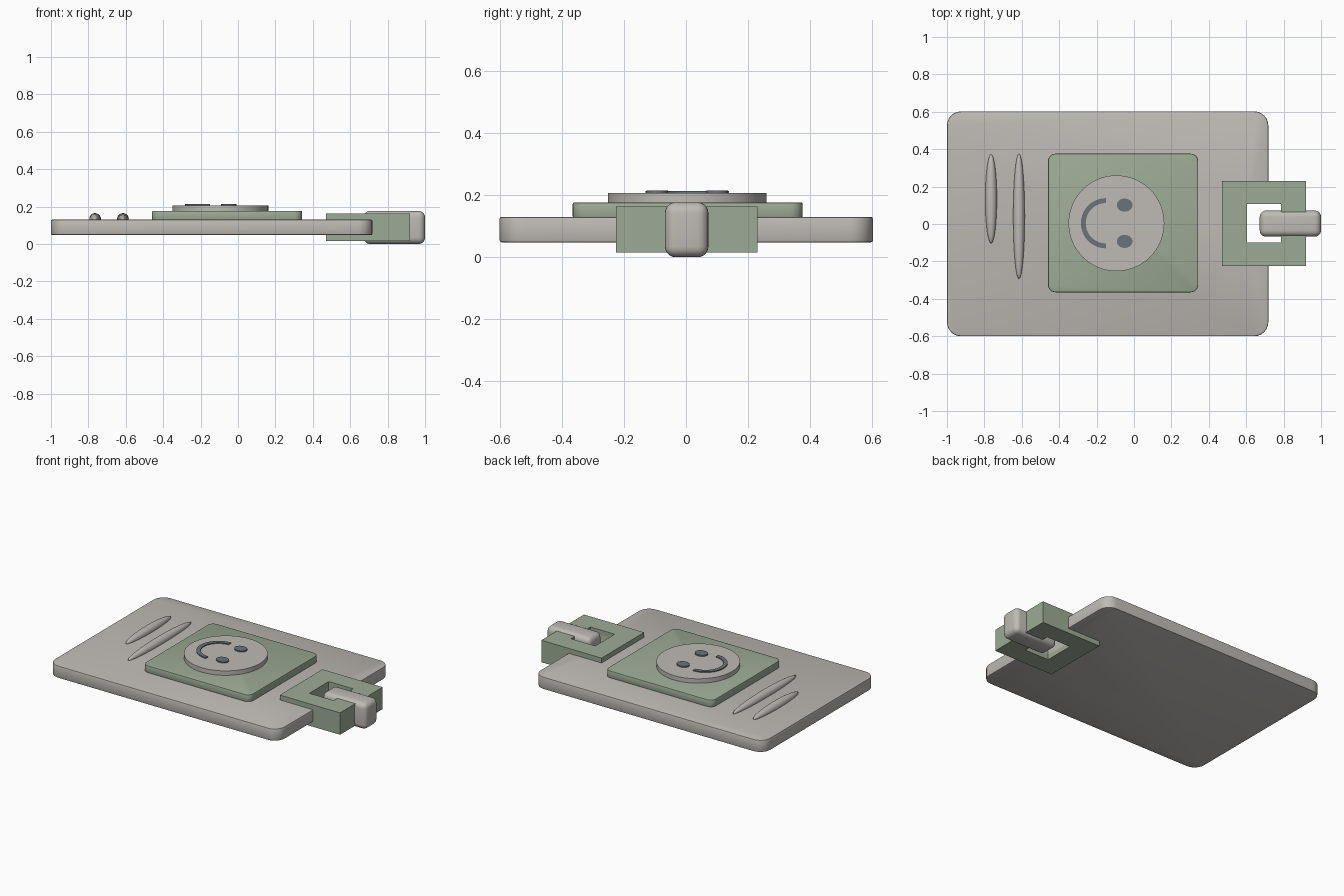
import bpy, bmesh, math

if "Cube" in bpy.data.objects:
    bpy.data.objects.remove(bpy.data.objects["Cube"])


def material(name, rgb):
    m = bpy.data.materials.new(name)
    m.diffuse_color = (*rgb, 1)
    m.use_nodes = True
    m.node_tree.nodes["Principled BSDF"].inputs["Base Color"].default_value = m.diffuse_color
    return m


BEIGE = material("warm grey", (0.52, 0.495, 0.46))
GREEN = material("sage green", (0.335, 0.41, 0.305))
SLATE = material("dark slate", (0.145, 0.175, 0.195))


def finish(name, bm, mat, smooth=35):
    bmesh.ops.recalc_face_normals(bm, faces=bm.faces[:])
    me = bpy.data.meshes.new(name)
    bm.to_mesh(me)
    bm.free()
    ob = bpy.data.objects.new(name, me)
    bpy.context.collection.objects.link(ob)
    me.materials.append(mat)
    bpy.ops.object.select_all(action='DESELECT')
    ob.select_set(True)
    bpy.context.view_layer.objects.active = ob
    if smooth:
        bpy.ops.object.shade_smooth_by_angle(angle=math.radians(smooth))
    return ob


def box(name, x, y, z, mat, corner=0, edge=0, segs=3, smooth=35):
    """Box from ranges; corner rounds the upright edges, edge rounds the rims."""
    bm = bmesh.new()
    bmesh.ops.create_cube(bm, size=1)
    for v in bm.verts:
        for i, r in enumerate((x, y, z)):
            v.co[i] = r[0] if v.co[i] < 0 else r[1]
    if corner:
        up = [e for e in bm.edges
              if abs(e.verts[0].co.z - e.verts[1].co.z) > 1e-5]
        bmesh.ops.bevel(bm, geom=up, offset=corner, segments=6, profile=0.5,
                        affect='EDGES')
    if edge:
        if corner:
            rim = [e for e in bm.edges
                   if abs(e.verts[0].co.z - e.verts[1].co.z) < 1e-5]
        else:
            rim = bm.edges[:]
        bmesh.ops.bevel(bm, geom=rim, offset=edge, segments=segs, profile=0.5,
                        affect='EDGES')
    return finish(name, bm, mat, smooth)


def prism(name, pts, z0, z1, mat):
    bm = bmesh.new()
    f = bm.faces.new([bm.verts.new((px, py, z0)) for px, py in pts])
    ext = bmesh.ops.extrude_face_region(bm, geom=[f])["geom"]
    for v in ext:
        if isinstance(v, bmesh.types.BMVert):
            v.co.z = z1
    return finish(name, bm, mat)


def arc(cx, cy, rx, ry, a0, a1, n):
    return [(cx + rx * math.cos(math.radians(a0 + (a1 - a0) * i / n)),
             cy + ry * math.sin(math.radians(a0 + (a1 - a0) * i / n)))
            for i in range(n + 1)]


# Main slab and end clip frame
slab = box("slab", (-1, 0.718), (-0.6, 0.602), (0.048, 0.13), BEIGE, 0.075, 0.006, 2)
frame = box("clip_frame", (0.47, 0.92), (-0.225, 0.23), (0.015, 0.163), GREEN, smooth=0)

# Square opening through both
cutter = box("opening_cutter", (0.603, 0.785), (-0.1, 0.107), (-0.2, 0.4), GREEN, smooth=0)
for ob in (slab, frame):
    mod = ob.modifiers.new("opening", 'BOOLEAN')
    mod.operation = 'DIFFERENCE'
    mod.solver = 'EXACT'
    mod.object = cutter
    bpy.context.view_layer.objects.active = ob
    bpy.ops.object.modifier_apply(modifier=mod.name)
bpy.data.objects.remove(cutter)

# Link hooked around the frame's outer bar
box("link", (0.672, 1.0), (-0.068, 0.072), (0.0, 0.177), BEIGE, edge=0.034, segs=5, smooth=60)

# Raised plate and badge disc
box("plate", (-0.46, 0.343), (-0.365, 0.376), (0.125, 0.177), GREEN, 0.04, 0.006, 2)
CX, CY = -0.094, 0.004
prism("badge_disc", arc(CX, CY, 0.256, 0.256, 0, 354.375, 63), 0.17, 0.207, BEIGE)

# Face details
for side in (-1, 1):
    prism("eye", arc(-0.05, CY + side * 0.097, 0.042, 0.035, 0, 348.75, 31),
          0.2065, 0.215, SLATE)
mouth = arc(-0.15, CY, 0.134, 0.134, 90, 270, 32) + arc(-0.15, CY, 0.108, 0.108, 270, 90, 32)
prism("mouth", mouth, 0.2065, 0.213, SLATE)

# Long grip ridges
for x, y0, y1 in ((-0.764, -0.104, 0.372), (-0.615, -0.294, 0.376)):
    bm = bmesh.new()
    bmesh.ops.create_uvsphere(bm, u_segments=32, v_segments=16, radius=1)
    for v in bm.verts:
        v.co = (x + 0.031 * v.co.x, (y0 + y1) / 2 + (y1 - y0) / 2 * v.co.y,
                0.134 + 0.031 * v.co.z)
    finish("grip_ridge", bm, BEIGE, 180)
